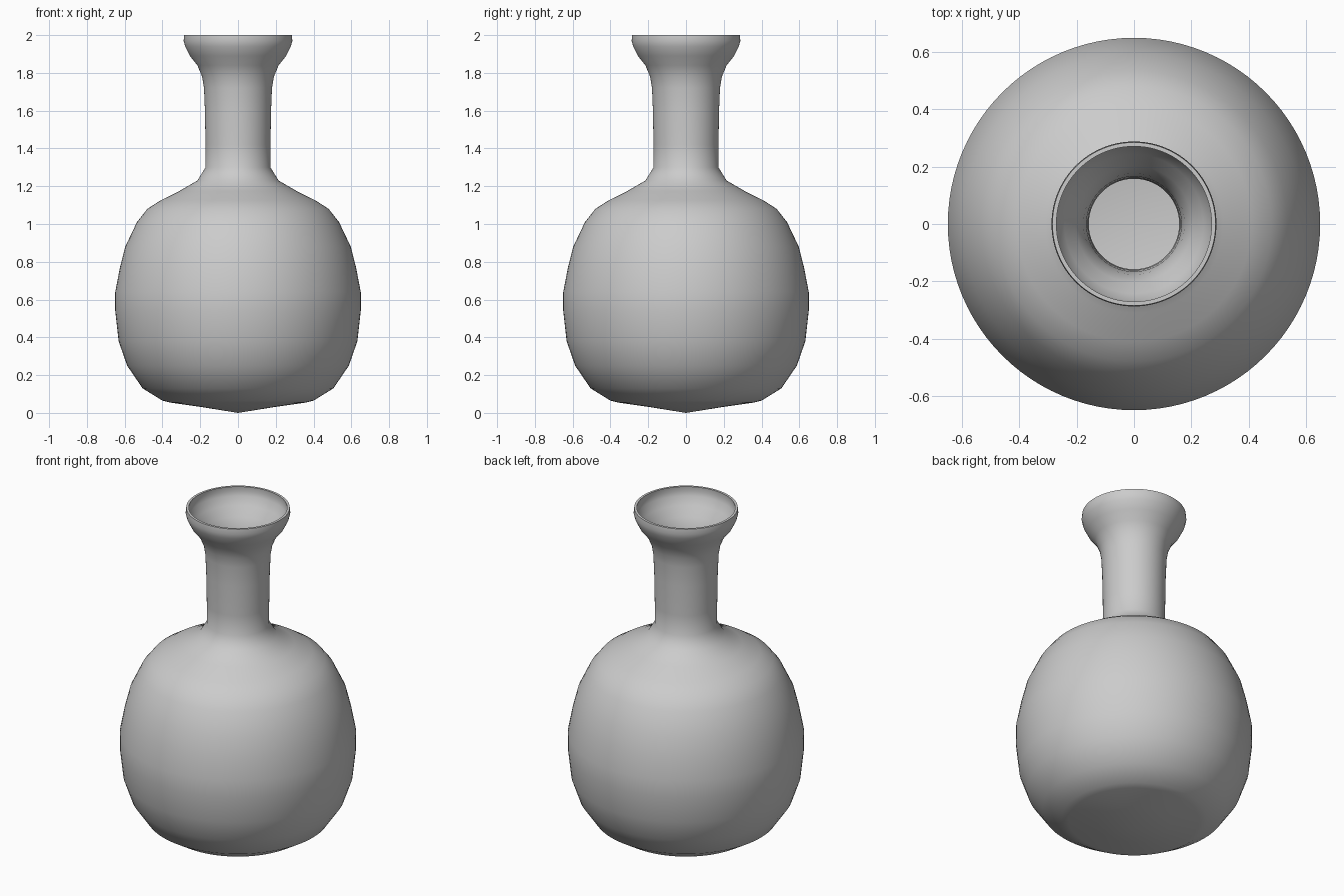
import bpy, bmesh, math
from mathutils import Vector

if "Cube" in bpy.data.objects:
    bpy.data.objects.remove(bpy.data.objects["Cube"])

# Outer wall as (radius, height), from base to lip
outer = [(0, 0.0), (0.20, 0.032), (0.36, 0.055), (0.40, 0.065), (0.505, 0.13), (0.587, 0.25),
         (0.632, 0.38), (0.65, 0.54), (0.65, 0.64), (0.625, 0.77), (0.597, 0.88),
         (0.535, 1.01), (0.48, 1.08), (0.41, 1.125), (0.31, 1.175), (0.215, 1.23),
         (0.172, 1.30), (0.172, 1.42), (0.175, 1.60), (0.18, 1.72), (0.19, 1.78),
         (0.215, 1.84), (0.255, 1.89), (0.28, 1.94), (0.288, 1.97), (0.285, 2.0)]
WALL = 0.014
SIDES = 96


def inset(profile, d):
    """Offset the profile towards the axis side to give the inner wall."""
    result = []
    for i, (r, z) in enumerate(profile):
        a = Vector(profile[max(i - 1, 0)])
        b = Vector(profile[min(i + 1, len(profile) - 1)])
        t = (b - a).normalized()
        result.append((max(r - t.y * d, 0), z + t.x * d))
    result[0] = (0, profile[0][1] + d)
    result[-1] = (profile[-1][0] - d, profile[-1][1])
    return result


def lathe(name, profile):
    bm = bmesh.new()
    verts = [bm.verts.new((r, 0, z)) for r, z in profile]
    edges = [bm.edges.new(p) for p in zip(verts, verts[1:])]
    bmesh.ops.spin(bm, geom=verts + edges, cent=(0, 0, 0), axis=(0, 0, 1),
                   angle=math.tau, steps=SIDES, use_duplicate=False)
    bmesh.ops.remove_doubles(bm, verts=bm.verts, dist=0.0005)
    bmesh.ops.recalc_face_normals(bm, faces=bm.faces)
    mesh = bpy.data.meshes.new(name)
    bm.to_mesh(mesh)
    bm.free()
    obj = bpy.data.objects.new(name, mesh)
    bpy.context.collection.objects.link(obj)
    bpy.context.view_layer.objects.active = obj
    obj.select_set(True)
    bpy.ops.object.shade_smooth_by_angle(angle=math.radians(50))
    return obj


# Hollow vase: outer wall, lip, then inner wall back down to the floor
lathe("vase", outer + inset(outer, WALL)[::-1])
